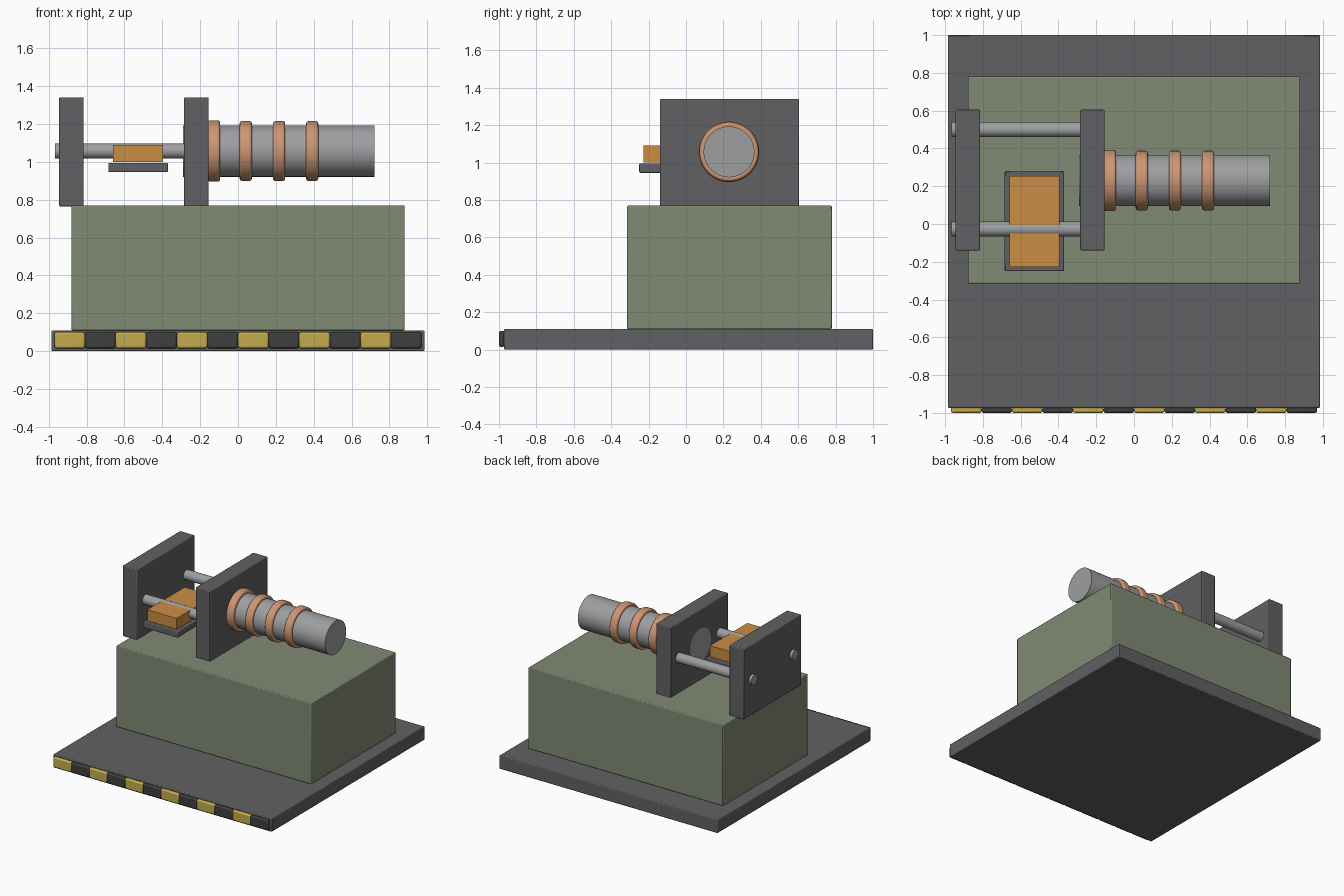
import bpy
import math

cube = bpy.data.objects.get("Cube")
if cube:
    bpy.data.objects.remove(cube, do_unlink=True)


def material(name, *rgb):
    m = bpy.data.materials.new(name)
    m.use_nodes = True
    m.diffuse_color = (*rgb, 1)
    m.node_tree.nodes["Principled BSDF"].inputs["Base Color"].default_value = (*rgb, 1)
    return m


dark_grey = material("dark grey", 0.12, 0.12, 0.125)
green = material("sage green", 0.216, 0.254, 0.174)
steel = material("steel", 0.34, 0.345, 0.355)
copper = material("copper", 0.61, 0.305, 0.17)
orange = material("orange", 0.60, 0.27, 0.06)
yellow = material("yellow", 0.55, 0.41, 0.075)
black = material("black", 0.05, 0.05, 0.052)


def finish(obj, name, mat, bevel, segments=2):
    obj.name = name
    obj.data.name = name
    obj.data.materials.append(mat)
    if bevel:
        mod = obj.modifiers.new("rounded_edges", "BEVEL")
        mod.width = bevel
        mod.segments = segments
        mod.limit_method = "ANGLE"
    bpy.ops.object.shade_smooth_by_angle(angle=math.radians(35))
    return obj


def box(name, x, y, z, mat, bevel=0.006):
    """Box given by its (low, high) extent on each axis."""
    spans = (x, y, z)
    bpy.ops.mesh.primitive_cube_add(size=1, location=[(a + b) / 2 for a, b in spans])
    obj = bpy.context.object
    obj.scale = [b - a for a, b in spans]
    bpy.ops.object.transform_apply(location=False, rotation=False, scale=True)
    return finish(obj, name, mat, bevel)


def rod(name, x, y, z, radius, mat, bevel=0.0, sides=48):
    """Cylinder lying along the x axis."""
    bpy.ops.mesh.primitive_cylinder_add(
        vertices=sides, radius=radius, depth=x[1] - x[0],
        location=((x[0] + x[1]) / 2, y, z), rotation=(0, math.pi / 2, 0))
    return finish(bpy.context.object, name, mat, bevel, 3)


# Floor plate and machine body
box("base_plate", (-0.985, 0.985), (-0.973, 1.0), (0, 0.11), dark_grey)
box("body", (-0.88, 0.88), (-0.315, 0.78), (0.11, 0.77), green)

# Hazard strip along the front edge
count, half = 12, 0.97
step = 2 * half / count
for i in range(count):
    left = -half + i * step
    box(f"hazard_block_{i + 1}", (left, left + step), (-1.0, -0.97), (0.015, 0.10),
        black if i % 2 else yellow, 0.01)

# Upright plates joined by two tie rods
for name, x in (("outer_plate", -0.945), ("inner_plate", -0.285)):
    box(name, (x, x + 0.13), (-0.14, 0.605), (0.765, 1.34), dark_grey)
axis = 1.057
for name, y in (("front_tie_rod", -0.027), ("back_tie_rod", 0.50)):
    rod(name, (-0.967, -0.2), y, axis, 0.04, steel, sides=32)

# Barrel with heater bands
rod("barrel", (-0.29, 0.72), 0.23, axis, 0.136, steel)
for i, x in enumerate((-0.127, 0.041, 0.217, 0.392)):
    rod(f"heater_band_{i + 1}", (x - 0.032, x + 0.032), 0.23, axis,
        0.158 if i else 0.162, copper, 0.012)

# Workpiece resting over its tray
box("tray", (-0.685, -0.37), (-0.25, 0.28), (0.945, 0.995), dark_grey)
box("workpiece", (-0.66, -0.395), (-0.227, 0.255), (1.0, 1.09), orange, 0)
